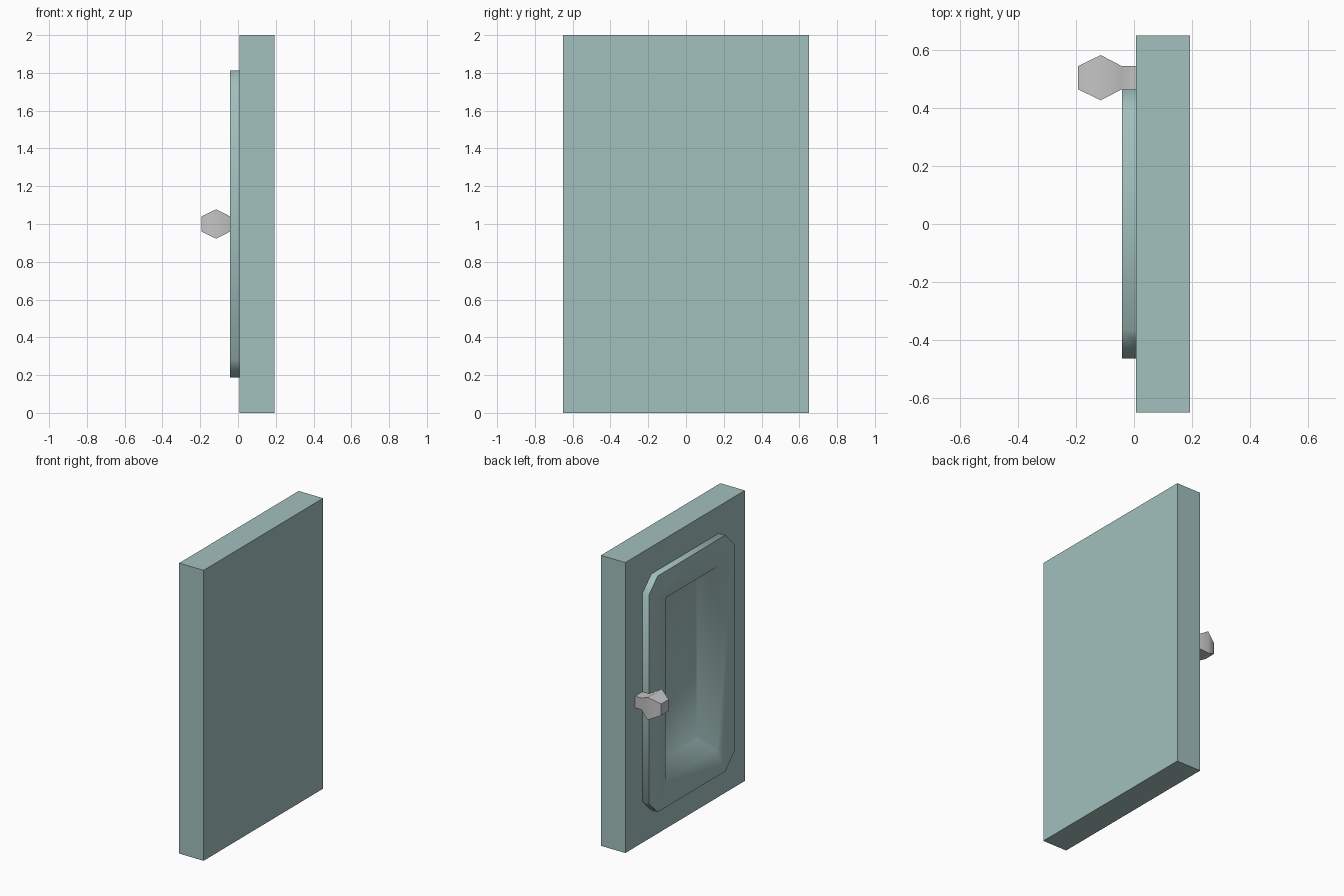
import bpy, bmesh, math

if "Cube" in bpy.data.objects:
    bpy.data.objects.remove(bpy.data.objects["Cube"], do_unlink=True)


def material(name, colour):
    m = bpy.data.materials.new(name)
    m.use_nodes = True
    m.diffuse_color = (*colour, 1)
    m.node_tree.nodes["Principled BSDF"].inputs["Base Color"].default_value = (*colour, 1)
    return m


TEAL = material("pale teal", (0.36, 0.525, 0.51))
GREY = material("light grey", (0.56, 0.56, 0.56))


def rectangle(hy, hz, cut=0):
    """Rectangle outline in y and z, with its corners cut off if asked."""
    if not cut:
        return [(-hy, -hz), (hy, -hz), (hy, hz), (-hy, hz)]
    pts = []
    for sy, sz in ((-1, -1), (1, -1), (1, 1), (-1, 1)):
        pair = [(sy * hy, sz * (hz - cut)), (sy * (hy - cut), sz * hz)]
        pts += pair if sy * sz > 0 else pair[::-1]
    return pts


def loft(name, sections, mat, cy=0, cz=1):
    """Closed solid through a row of (x, outline) sections."""
    bm = bmesh.new()
    rings = [[bm.verts.new((x, cy + y, cz + z)) for y, z in outline]
             for x, outline in sections]
    for a, b in zip(rings, rings[1:]):
        n = len(a)
        for i in range(n):
            j = (i + 1) % n
            bm.faces.new((a[i], a[j], b[j], b[i]))
    bm.faces.new(rings[0])
    bm.faces.new(rings[-1])
    bmesh.ops.recalc_face_normals(bm, faces=bm.faces)
    mesh = bpy.data.meshes.new(name)
    bm.to_mesh(mesh)
    bm.free()
    ob = bpy.data.objects.new(name, mesh)
    bpy.context.collection.objects.link(ob)
    mesh.materials.append(mat)
    return ob


def activate(ob):
    bpy.ops.object.select_all(action='DESELECT')
    ob.select_set(True)
    bpy.context.view_layer.objects.active = ob


def combine(ob, other, operation):
    """Apply a boolean and discard the second solid."""
    mod = ob.modifiers.new("combine", 'BOOLEAN')
    mod.operation = operation
    mod.solver = 'EXACT'
    mod.object = other
    activate(ob)
    bpy.ops.object.modifier_apply(modifier=mod.name)
    bpy.data.objects.remove(other, do_unlink=True)


FACE = 0.007    # front plane of the slab
FRONT = -0.042  # front plane of the raised frame

# Door slab with a raised, corner-cut frame
door = loft("door_slab", [(FACE, rectangle(0.65, 1)), (0.193, rectangle(0.65, 1))], TEAL)
outline = rectangle(0.465, 0.813, 0.097)
combine(door, loft("raised_frame", [(FRONT, outline), (0.1, outline)], TEAL), 'UNION')

# Recess with walls sloping in to a smaller floor
FLOOR, SLOPE = 0.06, 0.78
sections = []
for x in (-0.1, FLOOR):
    inset = SLOPE * (x - FRONT)
    sections.append((x, rectangle(0.282 - inset, 0.63 - inset, 0.012)))
combine(door, loft("recess", sections, TEAL), 'DIFFERENCE')

# Square knob on a short neck
thin, wide = rectangle(0.04, 0.04), rectangle(0.078, 0.078)
knob = loft("door_knob", [(FACE, thin), (FRONT, thin), (-0.115, wide), (-0.193, thin)],
            GREY, cy=0.505)

for ob in (door, knob):
    activate(ob)
    bpy.ops.object.shade_smooth_by_angle(angle=math.radians(58))
